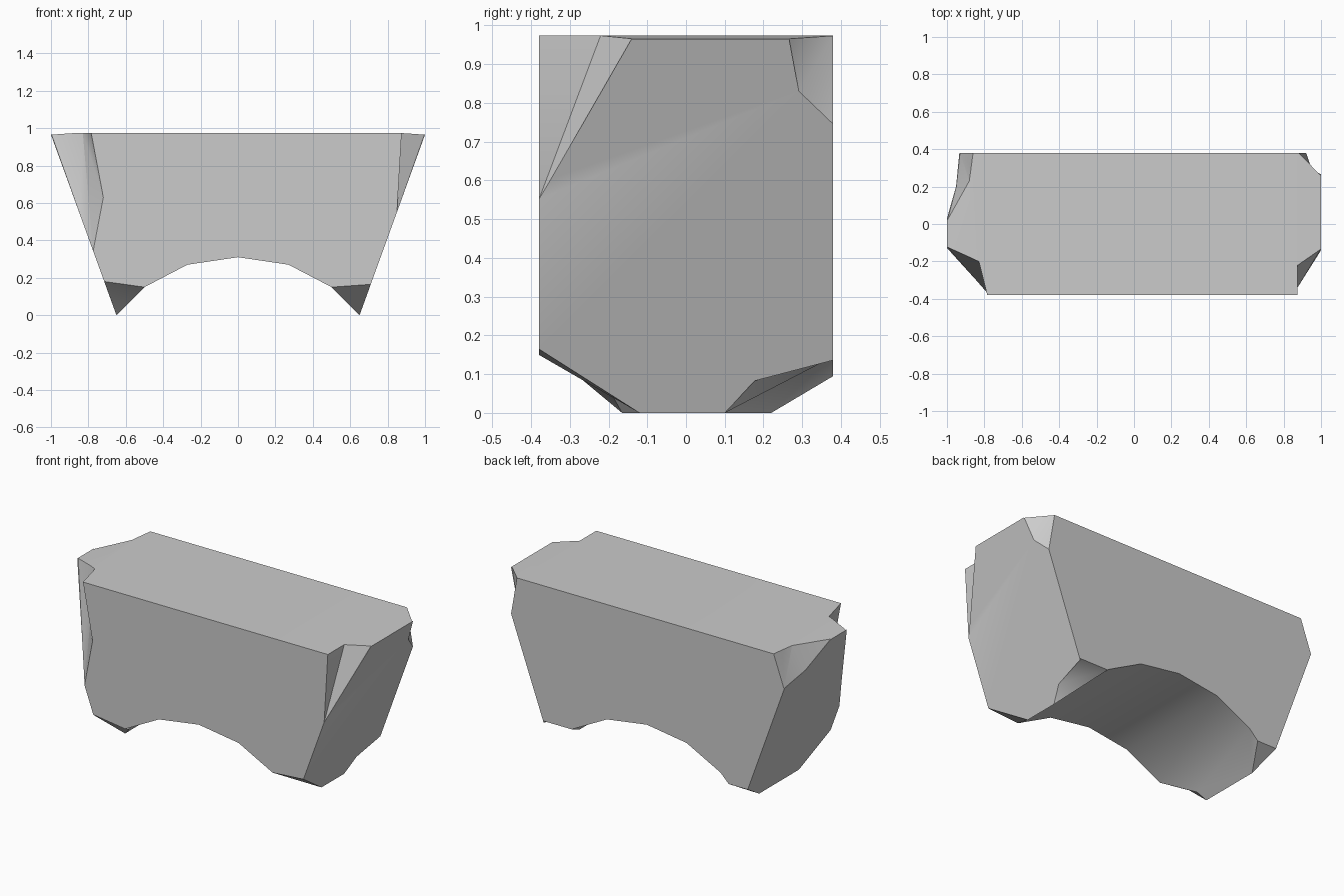
import bpy, bmesh
from mathutils import Vector

cube = bpy.data.objects.get("Cube")
if cube:
    bpy.data.objects.remove(cube, do_unlink=True)

HALF_DEPTH = 0.38

stone = bpy.data.materials.new("grey_stone")
stone.use_nodes = True
colour = (0.6, 0.6, 0.6, 1)
stone.diffuse_color = colour
stone.node_tree.nodes["Principled BSDF"].inputs["Base Color"].default_value = colour


def add_object(name, bm):
    bmesh.ops.recalc_face_normals(bm, faces=bm.faces)
    mesh = bpy.data.meshes.new(name)
    bm.to_mesh(mesh)
    bm.free()
    obj = bpy.data.objects.new(name, mesh)
    bpy.context.collection.objects.link(obj)
    return obj


# Block: wedge profile with an arched underside, extruded front to back
half = [(0, 0.31), (0.27, 0.27), (0.5, 0.15), (0.65, 0), (1, 0.965), (0.87, 0.974)]
profile = half + [(-x, z) for x, z in reversed(half[1:])]
bm = bmesh.new()
face = bm.faces.new([bm.verts.new((x, -HALF_DEPTH, z)) for x, z in profile])
swept = bmesh.ops.extrude_face_region(bm, geom=[face])["geom"]
bmesh.ops.translate(bm, vec=(0, 2 * HALF_DEPTH, 0),
                    verts=[g for g in swept if isinstance(g, bmesh.types.BMVert)])
block = add_object("arch_stone", bm)
block.data.materials.append(stone)

# Chips: break points on the block's surface, and the way the flake comes off
F, B, T = -HALF_DEPTH, HALF_DEPTH, 0.975
chips = {
    "front_left_edge": ((1, -1, 0.3), [
        (1, -0.13, T), (0.875, -0.22, T), (0.875, F, T), (0.85, F, 0.55)]),
    "front_right_edge": ((-1, -1, 0.3), [
        (-1, -0.12, T), (-0.83, -0.2, T), (-0.785, F, T), (-0.785, F, 0.83),
        (-0.72, F, 0.63), (-0.775, F, 0.34)]),
    "back_left_corner": ((1, 1, 0.3), [
        (1, 0.26, T), (0.95, 0.29, 0.83), (0.92, B, 0.745), (0.88, B, T)]),
    "back_right_corner": ((-1, 0.8, 0.5), [
        (-0.86, B, T), (-0.88, 0.23, T), (-1, 0.01, T), (-0.95, 0.2, 0.83),
        (-0.93, B, 0.78)]),
    "front_left_foot": ((0, -1, -1), [
        (0.71, F, 0.165), (0.5, F, 0.15), (0.65, -0.12, 0)]),
    "front_right_foot": ((0, -1, -1), [
        (-0.715, F, 0.18), (-0.5, F, 0.15), (-0.605, -0.19, 0.045),
        (-0.65, -0.165, 0)]),
    "back_left_foot": ((0, 1, -1), [
        (0.65, 0.1, 0), (0.68, 0.175, 0.085), (0.7, B, 0.145), (0.505, B, 0.145),
        (0.57, 0.31, 0.08)]),
    "back_right_foot": ((0, 1, -1), [
        (-0.65, 0.22, 0), (-0.685, B, 0.095), (-0.555, B, 0.095)]),
}

bpy.context.view_layer.objects.active = block
for name, (out, points) in chips.items():
    bm = bmesh.new()
    for p in points:
        bm.verts.new(p)
        bm.verts.new(Vector(p) + Vector(out) * 0.6)
    hull = bmesh.ops.convex_hull(bm, input=bm.verts)
    bmesh.ops.delete(bm, geom=[v for v in hull["geom_interior"]
                               if isinstance(v, bmesh.types.BMVert)], context="VERTS")
    cutter = add_object(name + "_cutter", bm)
    cutter.hide_render = True
    mod = block.modifiers.new(name, "BOOLEAN")
    mod.operation, mod.solver, mod.object = "DIFFERENCE", "EXACT", cutter
    bpy.ops.object.modifier_apply(modifier=mod.name)
    bpy.data.objects.remove(cutter, do_unlink=True)

# Soft shading with crisp broken edges
for obj in bpy.context.selected_objects:
    obj.select_set(False)
block.select_set(True)
bpy.ops.object.shade_smooth_by_angle(angle=0.7)
